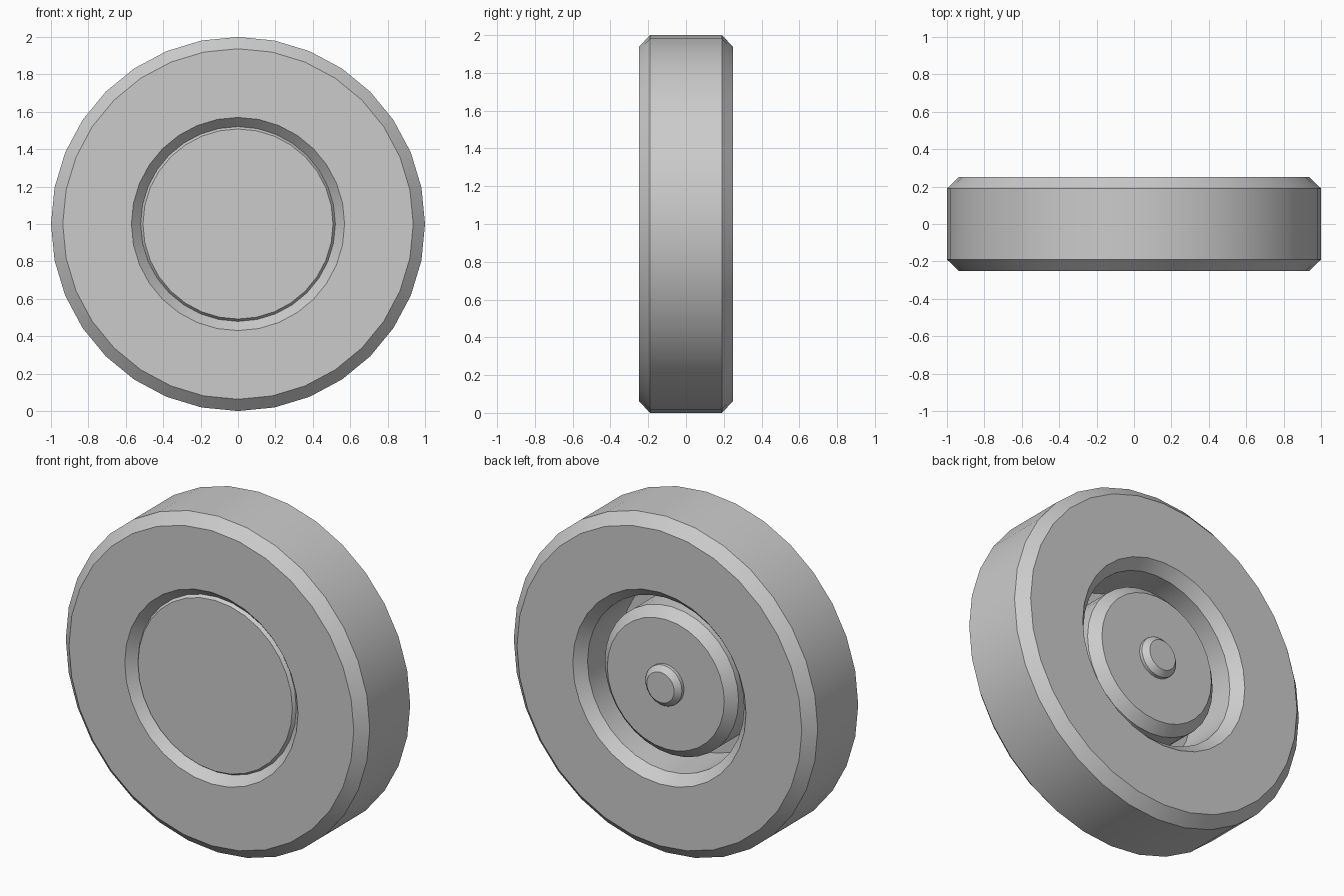
import bpy, bmesh, math
from mathutils import Vector

SIDES = 32
AXLE_HEIGHT = 1.0

cube = bpy.data.objects.get("Cube")
if cube:
    bpy.data.objects.remove(cube, do_unlink=True)

# One plain grey for the whole wheel
grey = bpy.data.materials.new("plain_grey")
grey.use_nodes = True
grey.diffuse_color = (0.6, 0.6, 0.6, 1)
grey.node_tree.nodes["Principled BSDF"].inputs["Base Color"].default_value = (0.6, 0.6, 0.6, 1)


def lathe(name, profile, closed=False):
    """Turn a (radius, y) profile around the axle, which runs along y."""
    bm = bmesh.new()
    verts = [bm.verts.new((0, y, r)) for r, y in profile]
    edges = [bm.edges.new(pair) for pair in zip(verts, verts[1:])]
    if closed:
        edges.append(bm.edges.new((verts[-1], verts[0])))
    bmesh.ops.spin(bm, geom=verts + edges, cent=Vector(), axis=Vector((0, 1, 0)),
                   angle=math.tau, steps=SIDES, use_duplicate=False)
    bmesh.ops.remove_doubles(bm, verts=bm.verts[:], dist=0.0005)
    bmesh.ops.recalc_face_normals(bm, faces=bm.faces[:])
    mesh = bpy.data.meshes.new(name)
    bm.to_mesh(mesh)
    bm.free()
    mesh.materials.append(grey)
    obj = bpy.data.objects.new(name, mesh)
    obj.location.z = AXLE_HEIGHT
    bpy.context.collection.objects.link(obj)
    bpy.ops.object.select_all(action="DESELECT")
    obj.select_set(True)
    bpy.context.view_layer.objects.active = obj
    bpy.ops.object.shade_smooth_by_angle(angle=math.radians(30))
    return obj


# Tyre: chamfered ring, the same on both sides
half = [(0.515, 0.19), (0.57, 0.25), (0.937, 0.25), (1.0, 0.19)]
lathe("tyre", half + [(r, -y) for r, y in reversed(half)], closed=True)

# Hub: wide cap at the front, narrower chamfered drum at the back
lathe("hub", [(0, -0.215), (0.508, -0.215), (0.525, -0.19), (0.525, -0.13),
              (0.44, -0.13), (0.44, 0.135), (0.385, 0.19), (0, 0.19)])

# Axle boss: small chamfered stub on the back of the hub
lathe("axle_boss", [(0, 0.15), (0.12, 0.15), (0.12, 0.21), (0.09, 0.24), (0, 0.24)])
